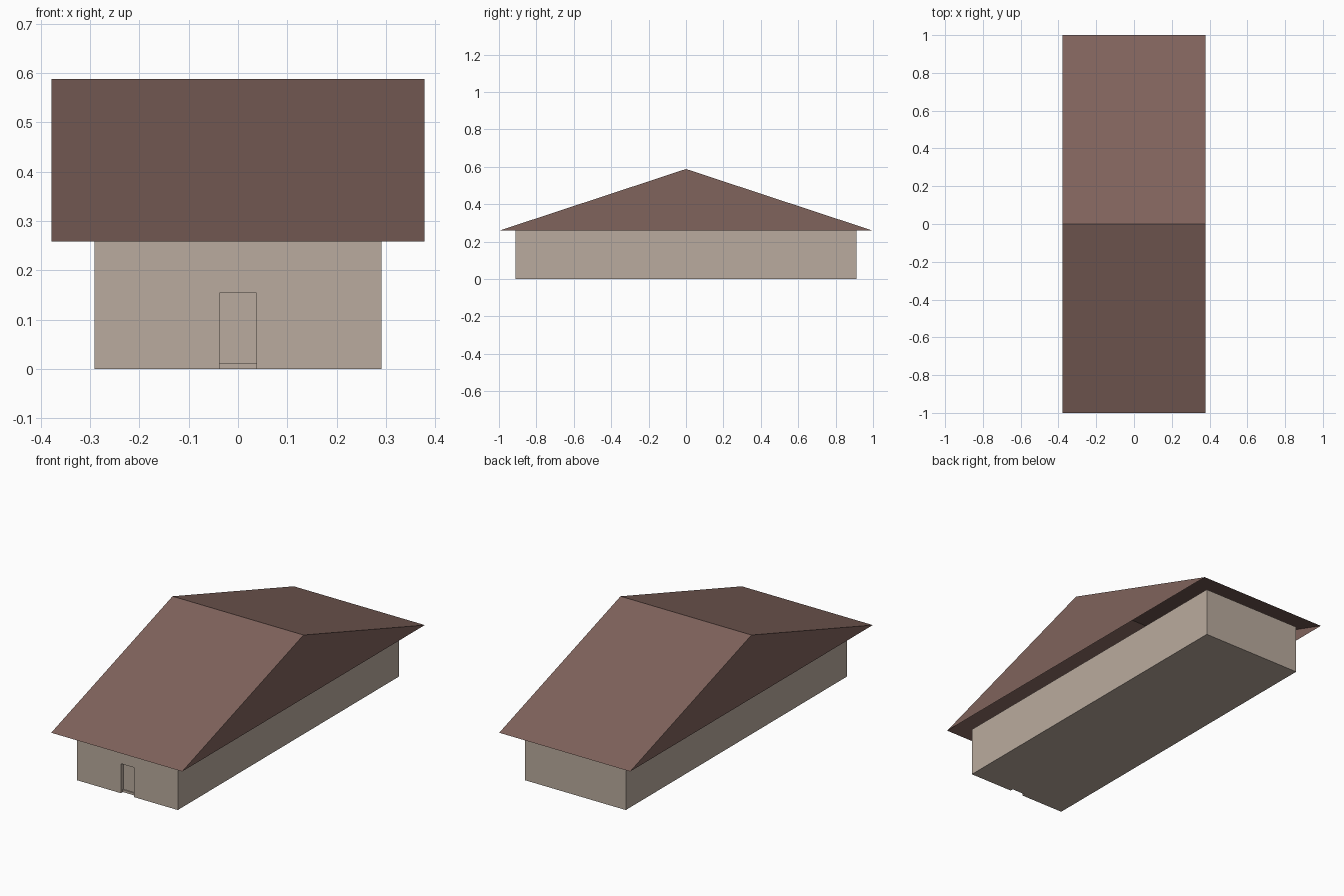
import bpy
import bmesh
from mathutils import Vector

if "Cube" in bpy.data.objects:
    bpy.data.objects.remove(bpy.data.objects["Cube"])


def material(name, rgb):
    m = bpy.data.materials.new(name)
    m.diffuse_color = (*rgb, 1.0)
    m.use_nodes = True
    m.node_tree.nodes["Principled BSDF"].inputs["Base Color"].default_value = m.diffuse_color
    return m


WALL = material("warm_grey_wall", (0.49, 0.407, 0.342))
ROOF = material("brown_roof", (0.216, 0.125, 0.107))


def finish(name, bm, mat):
    bmesh.ops.recalc_face_normals(bm, faces=bm.faces)
    mesh = bpy.data.meshes.new(name)
    bm.to_mesh(mesh)
    bm.free()
    mesh.materials.append(mat)
    obj = bpy.data.objects.new(name, mesh)
    bpy.context.collection.objects.link(obj)
    return obj


def box(name, lo, hi, mat):
    lo, hi = Vector(lo), Vector(hi)
    bm = bmesh.new()
    bmesh.ops.create_cube(bm, size=1)
    bmesh.ops.scale(bm, vec=hi - lo, verts=bm.verts)
    bmesh.ops.translate(bm, vec=(lo + hi) / 2, verts=bm.verts)
    return finish(name, bm, mat)


HALF_X, HALF_Y, EAVES = 0.291, 0.912, 0.258   # walls
ROOF_X, ROOF_Y, RIDGE = 0.378, 1.0, 0.588     # roof
DOOR_X, DOOR_Z, DEPTH = 0.038, 0.154, 0.022   # doorway recess

# Long hall with a shallow doorway cut in the front
walls = box("walls", (-HALF_X, -HALF_Y, 0), (HALF_X, HALF_Y, EAVES), WALL)
cutter = box("doorway_cutter", (-DOOR_X, -HALF_Y - 0.1, -0.1),
             (DOOR_X, -HALF_Y + DEPTH, DOOR_Z), WALL)
cutter.hide_render = True
cut = walls.modifiers.new("doorway", 'BOOLEAN')
cut.operation = 'DIFFERENCE'
cut.solver = 'EXACT'
cut.object = cutter
bpy.context.view_layer.objects.active = walls
bpy.ops.object.modifier_apply(modifier=cut.name)
bpy.data.objects.remove(cutter)

# Low threshold inside the doorway
box("threshold", (-DOOR_X, -HALF_Y + DEPTH - 0.006, 0),
    (DOOR_X, -HALF_Y + DEPTH, 0.012), WALL)

# Gable roof: a triangular profile swept along x, open underneath
bm = bmesh.new()
profile = [(-ROOF_Y, EAVES), (0, RIDGE), (ROOF_Y, EAVES)]
left, right = ([bm.verts.new((x, y, z)) for y, z in profile]
               for x in (-ROOF_X, ROOF_X))
bm.faces.new(left)
bm.faces.new(right[::-1])
for i in range(2):
    bm.faces.new((left[i + 1], left[i], right[i], right[i + 1]))
bmesh.ops.recalc_face_normals(bm, faces=bm.faces)
finish("roof", bm, ROOF)
